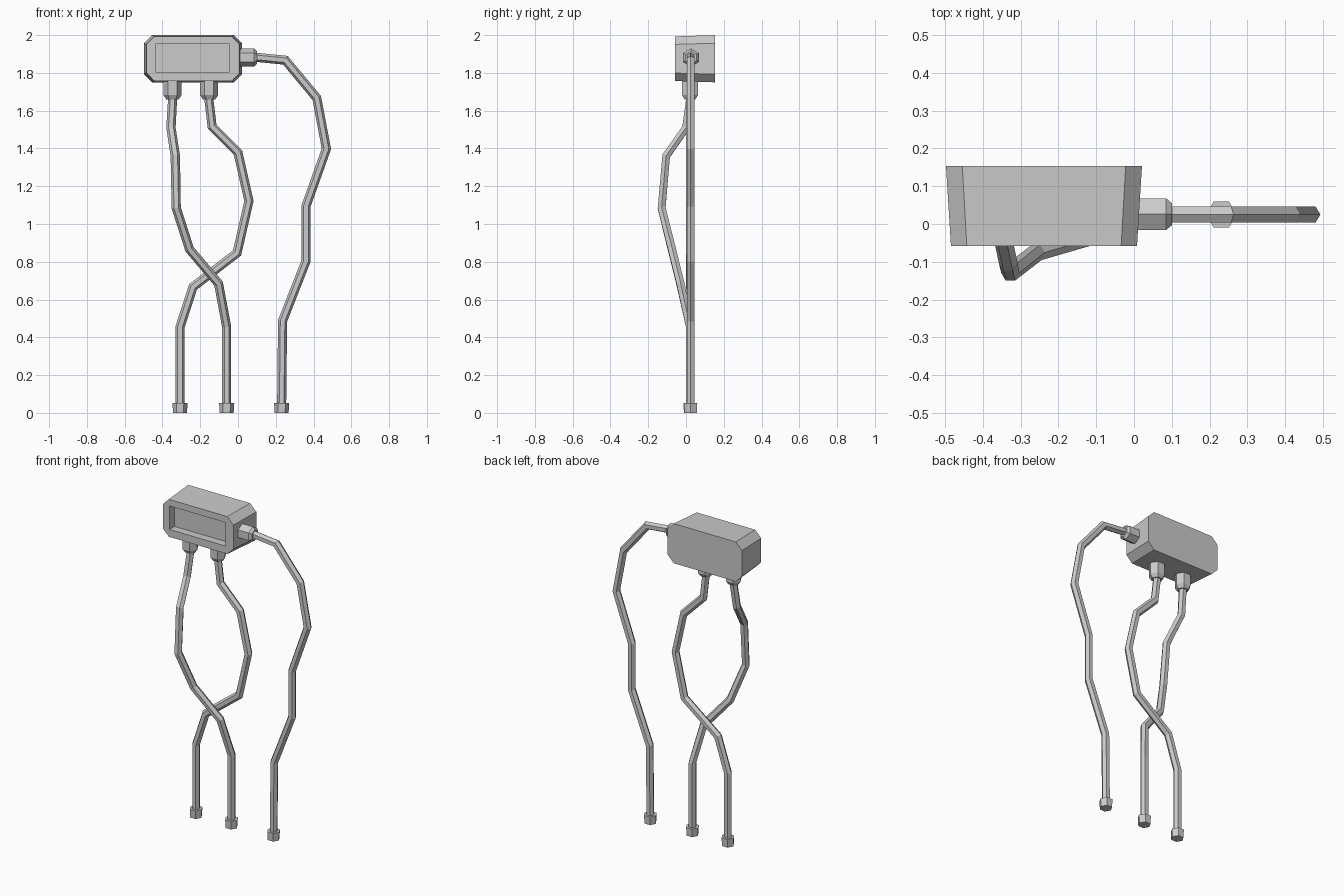
import bpy, bmesh
from math import cos, sin, pi
from mathutils import Vector

if "Cube" in bpy.data.objects:
    bpy.data.objects.remove(bpy.data.objects["Cube"])

Y = Vector((0, 1, 0))


def finish(name, bm):
    bmesh.ops.remove_doubles(bm, verts=bm.verts, dist=1e-5)
    bmesh.ops.recalc_face_normals(bm, faces=bm.faces)
    mesh = bpy.data.meshes.new(name)
    bm.to_mesh(mesh)
    bm.free()
    bpy.context.collection.objects.link(bpy.data.objects.new(name, mesh))


def loft(name, rings):
    """Skin a list of equal-length rings and cap both ends."""
    bm = bmesh.new()
    rows = [[bm.verts.new(p) for p in ring] for ring in rings]
    n = len(rows[0])
    for a, b in zip(rows, rows[1:]):
        for i in range(n):
            j = (i + 1) % n
            bm.faces.new((a[i], a[j], b[j], b[i]))
    bm.faces.new(rows[0])
    bm.faces.new(rows[-1])
    finish(name, bm)


def hex_sweep(name, points, radii):
    """Six-sided tube along a path, with mitred bends."""
    pts = [Vector(p) for p in points]
    if not isinstance(radii, (list, tuple)):
        radii = [radii] * len(pts)
    dirs = [(b - a).normalized() for a, b in zip(pts, pts[1:])]
    rings = []
    for i, p in enumerate(pts):
        d0, d1 = dirs[max(i - 1, 0)], dirs[min(i, len(dirs) - 1)]
        t = (d0 + d1).normalized()
        u = t.cross(Y).normalized()
        v = t.cross(u)
        stretch = 1 / max(t.dot(d1), 0.5)
        rings.append([p + radii[i] * (u * cos(k * pi / 3) * stretch + v * sin(k * pi / 3))
                      for k in range(6)])
    loft(name, rings)


def octagon(cx, cz, hx, hz, c, y):
    """Rectangle in the xz plane with corners cut by c."""
    corners = [(hx - c, hz), (hx, hz - c), (hx, c - hz), (hx - c, -hz),
               (c - hx, -hz), (-hx, c - hz), (-hx, hz - c), (c - hx, hz)]
    return [(cx + x, y, cz + z) for x, z in corners]


# Housing: tapered chamfered box with a rectangular window recess
loft("housing", [
    octagon(-0.238, 1.875, 0.259, 0.125, 0.043, 0.153),
    octagon(-0.238, 1.875, 0.246, 0.118, 0.042, -0.058),
    octagon(-0.241, 1.878, 0.196, 0.074, 0.0, -0.058),
    octagon(-0.241, 1.878, 0.196, 0.074, 0.0, -0.008),
])

# Hexagonal cable glands
for name, x in (("left_gland", -0.347), ("middle_gland", -0.153)):
    hex_sweep(name, [(x, 0.021, z) for z in (1.77, 1.682, 1.66)], [0.048, 0.048, 0.033])
hex_sweep("side_gland", [(x, 0.026, 1.881) for x in (0.0, 0.085, 0.1)], [0.048, 0.048, 0.034])

# Cables
cables = {
    "left_cable": [(-0.347, 0.021, 1.7), (-0.347, 0.02, 1.65), (-0.355, 0.0, 1.51),
                   (-0.332, -0.105, 1.36), (-0.327, -0.129, 1.085), (-0.257, -0.075, 0.867),
                   (-0.103, -0.03, 0.685), (-0.06, 0.021, 0.455), (-0.06, 0.021, 0.03)],
    "middle_cable": [(-0.153, 0.021, 1.7), (-0.153, 0.021, 1.65), (-0.137, 0.021, 1.516),
                     (0.0, 0.021, 1.378), (0.058, 0.021, 1.122), (-0.005, 0.021, 0.847),
                     (-0.238, 0.021, 0.667), (-0.307, 0.021, 0.455), (-0.307, 0.021, 0.03)],
    "side_cable": [(0.06, 0.025, 1.885), (0.1, 0.025, 1.882), (0.251, 0.025, 1.867),
                   (0.417, 0.025, 1.667), (0.468, 0.025, 1.398), (0.36, 0.025, 1.095),
                   (0.36, 0.025, 0.804), (0.236, 0.025, 0.487), (0.231, 0.025, 0.03)],
}
for name, path in cables.items():
    hex_sweep(name, path, 0.024)
    # End cap at the foot of each cable
    x, y, _ = path[-1]
    hex_sweep(name.replace("cable", "end_cap"), [(x, y, 0.052), (x, y, 0.0)], [0.04, 0.037])
